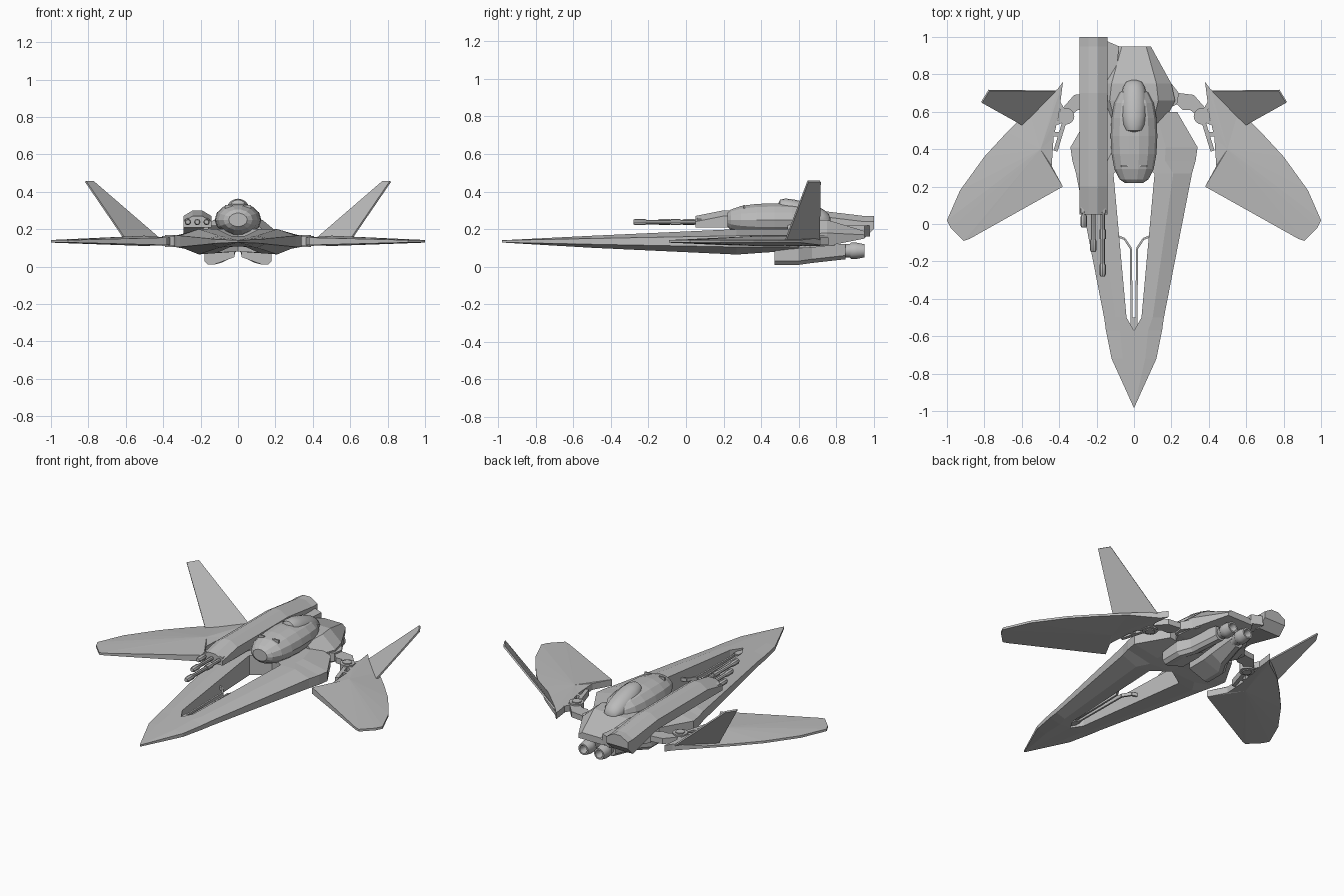
import bpy, bmesh, math
from mathutils import Vector

cube = bpy.data.objects.get("Cube")
if cube:
    bpy.data.objects.remove(cube, do_unlink=True)

light_grey = (0.5, 0.5, 0.5, 1)
grey = bpy.data.materials.new("light grey")
grey.use_nodes = True
grey.diffuse_color = light_grey
grey.node_tree.nodes["Principled BSDF"].inputs["Base Color"].default_value = light_grey


def finish(name, bm, mirror=False, smooth=False):
    """Clean the mesh, turn it into an object and optionally mirror or smooth it."""
    bmesh.ops.remove_doubles(bm, verts=bm.verts, dist=0.0005)
    bmesh.ops.recalc_face_normals(bm, faces=bm.faces)
    mesh = bpy.data.meshes.new(name)
    bm.to_mesh(mesh)
    bm.free()
    mesh.materials.append(grey)
    part = bpy.data.objects.new(name, mesh)
    bpy.context.collection.objects.link(part)
    if mirror:
        part.modifiers.new("Mirror", 'MIRROR')
    if smooth:
        bpy.ops.object.select_all(action='DESELECT')
        part.select_set(True)
        bpy.context.view_layer.objects.active = part
        bpy.ops.object.shade_smooth_by_angle(angle=math.radians(40))


def loft(name, rings, **options):
    """Skin a list of equal-length point rings and cap both ends."""
    bm = bmesh.new()
    rows = [[bm.verts.new(point) for point in ring] for ring in rings]
    count = len(rows[0])
    for near, far in zip(rows, rows[1:]):
        for i in range(count):
            j = (i + 1) % count
            bm.faces.new((near[i], near[j], far[j], far[i]))
    bm.faces.new(rows[0])
    bm.faces.new(rows[-1])
    finish(name, bm, **options)


def ellipse(across, along, half_width, half_height, sides):
    turns = [math.tau * i / sides for i in range(sides)]
    return [(across + half_width * math.cos(turn), along + half_height * math.sin(turn)) for turn in turns]


def prism(name, outline, bottom, top, **options):
    """Extrude a plan outline between two heights."""
    loft(name, [[(x, y, z) for x, y in outline] for z in (bottom, top)], **options)


def turned(name, x, z, profile, sides, **options):
    """Round part along y from (y, radius) pairs."""
    loft(name, [[(px, y, pz) for px, pz in ellipse(x, z, radius, radius, sides)]
                for y, radius in profile], smooth=True, **options)


def pod(name, front, back, width, height, front_z, back_z, tip, sides, **options):
    """Blunt ellipsoid along y whose centre line runs between two heights."""
    rings = []
    steps = 8
    for step in range(steps + 1):
        angle = math.pi * step / steps
        travel = (1 - math.cos(angle)) / 2
        swell = max(tip, math.sqrt(abs(math.sin(angle))))
        y = front + (back - front) * travel
        z = front_z + (back_z - front_z) * travel
        rings.append([(px, y, pz) for px, pz in ellipse(0, z, width * swell, height * swell, sides)])
    loft(name, rings, **options)


def bar(name, start, end, z, width, height, **options):
    """Level rectangular strut between two plan points."""
    start, end = Vector((*start, z)), Vector((*end, z))
    side = (end - start).cross(Vector((0, 0, 1))).normalized() * width / 2
    up = Vector((0, 0, height / 2))
    loft(name, [[c + side + up, c - side + up, c - side - up, c + side - up] for c in (start, end)], **options)


# Forked dart hull: plan stations, with heights growing from the nose
hull_rings = []
for y, inner, outer in [(-0.98, 0, 0.002), (-0.72, 0, 0.12), (-0.57, 0, 0.15), (-0.5, 0.04, 0.16),
                        (0.27, 0.11, 0.31), (0.34, 0, 0.33), (0.41, 0, 0.34), (0.6, 0, 0.23)]:
    grow = min((y + 1) / 1.2, 1)
    top = 0.14 + 0.06 * grow
    edge_top = 0.14 + 0.025 * grow
    edge_bottom = 0.13 - 0.025 * grow
    keel = 0.13 - 0.07 * grow + 0.07 * max(0, y - 0.2)
    ridge = (inner + outer) / 2
    hull_rings.append([(inner, y, top), (ridge, y, top), (outer, y, edge_top), (outer, y, edge_bottom),
                       (ridge, y, keel), (inner, y, keel + 0.01 * grow)])
loft("hull", hull_rings, mirror=True)

# Sloped rear deck, chamfered along its sides
deck_rings = []
for y, half, bottom, top in [(0.54, 0.16, 0.1, 0.23), (0.66, 0.22, 0.1, 0.25),
                             (0.75, 0.2, 0.11, 0.25), (0.95, 0.09, 0.15, 0.19)]:
    flat = half / 2 + 0.02
    middle = (bottom + top) / 2
    deck_rings.append([(-flat, y, top), (flat, y, top), (half, y, middle), (half, y, bottom),
                       (-half, y, bottom), (-half, y, middle)])
loft("rear_deck", deck_rings)

# Faceted cockpit and rounder canopy
pod("cockpit", front=0.22, back=0.72, width=0.125, height=0.09, front_z=0.25, back_z=0.25, tip=0.4, sides=14)
pod("canopy", front=0.49, back=0.77, width=0.07, height=0.065, front_z=0.32, back_z=0.24, tip=0.2, sides=16,
    smooth=True)
bar("cockpit_vent", (0.03, 0.31), (0.07, 0.31), z=0.32, width=0.01, height=0.02, mirror=True)

# Underslung engines: wide intake tapering to the nozzle
inner, roof = 0.02, 0.12
loft("engine_pod", [[(inner, y, roof), (outer, y, roof), (outer, y, floor + 0.02), (outer - 0.02, y, floor),
                     (outer - 0.05, y, floor), (inner, y, floor + 0.04)]
                    for y, outer, floor in [(0.47, 0.18, 0.01), (0.6, 0.18, 0.01), (0.67, 0.14, 0.02),
                                            (0.85, 0.1, 0.04)]], mirror=True)
turned("engine_nozzle", 0.055, 0.085, [(0.83, 0.035), (0.87, 0.035), (0.88, 0.043), (0.91, 0.043),
                                       (0.95, 0.035), (0.95, 0.025), (0.9, 0.02)], sides=12, mirror=True)

# Swept wings: a blunt rim rising to a shallow peak above and below
rim = [(0.38, 0.76), (0.41, 0.72), (0.56, 0.61), (0.68, 0.49), (0.8, 0.36), (0.93, 0.18), (1, 0.02),
       (0.98, -0.02), (0.91, -0.09), (0.88, -0.08), (0.38, 0.2), (0.44, 0.31), (0.43, 0.46), (0.4, 0.6)]
bm = bmesh.new()
lower, upper = [], []
for x, y in rim:
    half = 0.02 if x < 0.5 else 0.007
    lower.append(bm.verts.new((x, y, 0.135 - half)))
    upper.append(bm.verts.new((x, y, 0.135 + half)))
for row, peak_z in ((lower, 0.11), (upper, 0.165)):
    peak = bm.verts.new((0.5, 0.4, peak_z))
    for i, corner in enumerate(row):
        bm.faces.new((row[i - 1], corner, peak))
for i, corner in enumerate(lower):
    bm.faces.new((lower[i - 1], corner, upper[i], upper[i - 1]))
finish("wing", bm, mirror=True)

# Canted tail fins
fin = [Vector(corner) for corner in [(0.41, 0.71, 0.14), (0.6, 0.53, 0.14), (0.815, 0.65, 0.455),
                                     (0.775, 0.715, 0.455)]]
thickness = (fin[1] - fin[0]).cross(fin[3] - fin[0]).normalized() * 0.005
loft("tail_fin", [[corner + thickness * side for corner in fin] for side in (-1, 1)], mirror=True)

# Jointed wing arms
prism("arm_root", [(0.15, 0.6), (0.23, 0.64), (0.24, 0.7), (0.17, 0.79)], bottom=0.11, top=0.165, mirror=True)
prism("arm_link", [(0.22, 0.65), (0.26, 0.61), (0.3, 0.61), (0.35, 0.57), (0.39, 0.61), (0.32, 0.69),
                   (0.24, 0.7)], bottom=0.12, top=0.155, mirror=True)
pivot = Vector((0.363, 0.576))
prism("arm_pivot", ellipse(*pivot, 0.044, 0.044, sides=16), bottom=0.11, top=0.164, mirror=True)
prism("pivot_cap", ellipse(*pivot, 0.028, 0.028, sides=12), bottom=0.104, top=0.17, mirror=True)
for start, end in [(pivot, (0.42, 0.39)), ((0.39, 0.55), (0.44, 0.53)), ((0.39, 0.48), (0.44, 0.48)),
                   (pivot, (0.41, 0.66))]:
    bar("wing_bracket", start, end, z=0.136, width=0.022, height=0.04, mirror=True)

# Twin rails in the hull slot, splayed out to the hull walls
rail_path = [(0.012, -0.53), (0.017, -0.13), (0.05, -0.08), (0.1, -0.06)]
for start, end in zip(rail_path, rail_path[1:]):
    bar("slot_rail", start, end, z=0.135, width=0.011, height=0.02, mirror=True)
prism("rail_muzzle", [(-0.018, -0.5), (0.018, -0.5), (0.018, -0.55), (0, -0.57), (-0.018, -0.55)],
      bottom=0.12, top=0.15)

# Side cannon housing with a chamfered roof
housing_rings = []
middle, half = -0.217, 0.075
for y, bottom, top in [(0.05, 0.21, 0.27), (0.2, 0.21, 0.3), (0.7, 0.21, 0.3), (0.95, 0.15, 0.27), (1, 0.2, 0.27)]:
    shoulder = top - 0.03
    left, right = middle - half, middle + half
    housing_rings.append([(left, y, bottom), (right, y, bottom), (right, y, shoulder), (right - 0.05, y, top),
                          (left + 0.05, y, top), (left, y, shoulder)])
loft("cannon_housing", housing_rings)
prism("cannon_mount", [(-0.16, 0.3), (-0.1, 0.42), (-0.1, 0.75), (-0.08, 0.95), (-0.15, 0.98)],
      bottom=0.16, top=0.22)

# Three staggered barrels, each with a breech, a collar and a muzzle
thin, thick, breech = 0.012, 0.017, 0.022
for i in range(3):
    x, tip, z = -0.268 + 0.05 * i, -0.02 - 0.13 * i, 0.238
    turned("cannon_barrel", x, z, [(0.16, breech), (0.06, breech), (0.055, thin), (tip + 0.07, thin),
                                   (tip + 0.06, thick), (tip + 0.01, thick), (tip, thin)], sides=8)
    turned("barrel_collar", x, z, [(tip + 0.25, thick), (tip + 0.2, thick)], sides=8)
